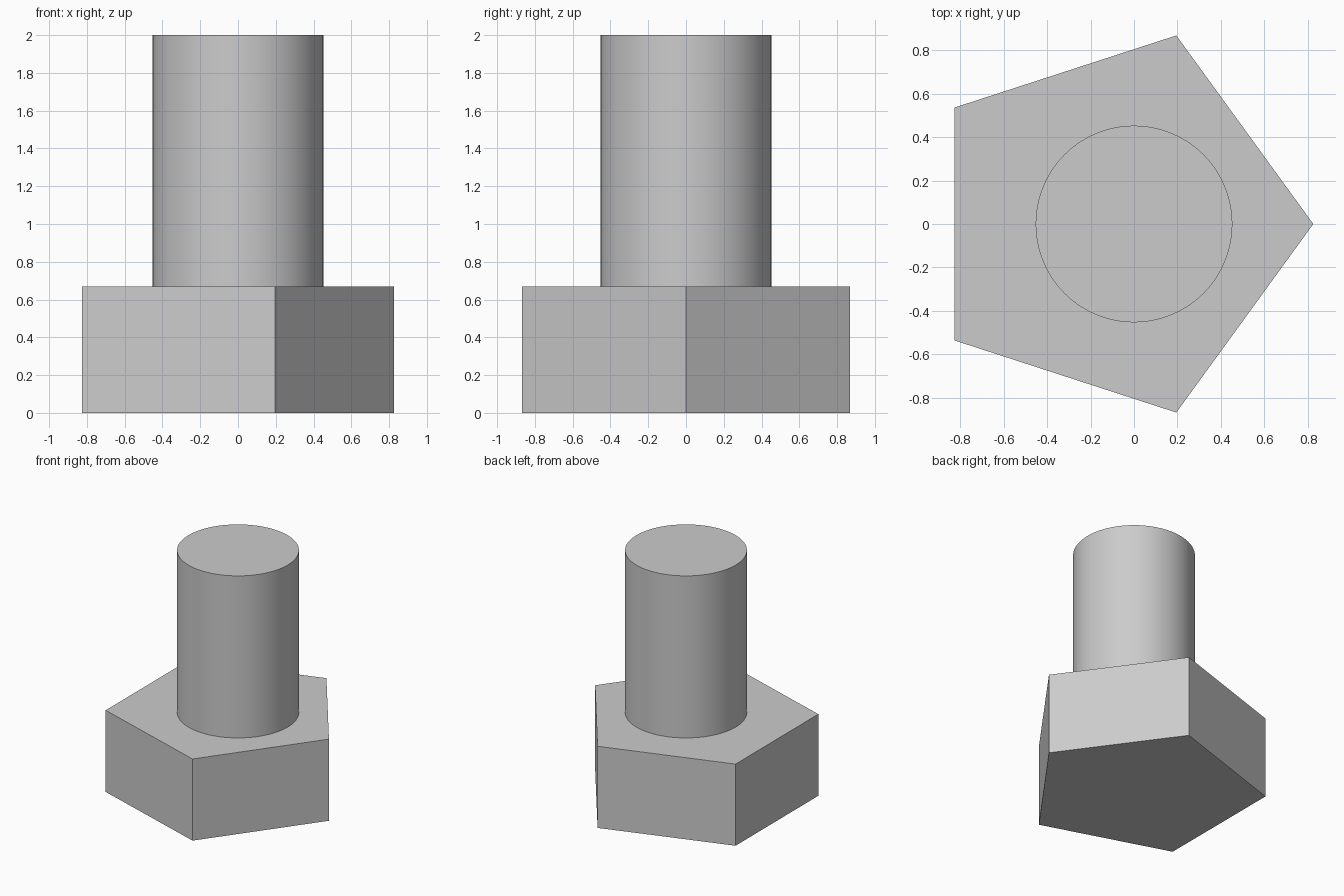
import bpy
import math

cube = bpy.data.objects.get("Cube")
if cube:
    bpy.data.objects.remove(cube, do_unlink=True)

GREY = (0.6, 0.6, 0.6, 1.0)
metal = bpy.data.materials.new("plain grey")
metal.use_nodes = True
metal.diffuse_color = GREY
metal.node_tree.nodes["Principled BSDF"].inputs["Base Color"].default_value = GREY


def prism(name, sides, radius, bottom, top, x=0.0, turn=0.0):
    """Upright prism between two heights."""
    bpy.ops.mesh.primitive_cylinder_add(
        vertices=sides, radius=radius, depth=top - bottom,
        location=(x, 0, (bottom + top) / 2), rotation=(0, 0, turn))
    obj = bpy.context.object
    obj.name = name
    obj.data.materials.append(metal)
    return obj


HEAD_TOP = 0.67
HEAD_RADIUS = 0.913

# Five-sided head with one corner towards +x
# (the primitive's first corner lies on +y)
head_x = -HEAD_RADIUS * (1 - math.cos(math.pi / 5)) / 2
prism("pentagon_head", 5, HEAD_RADIUS, 0, HEAD_TOP, head_x, -math.pi / 2)

# Round shank standing on the head
prism("round_shank", 96, 0.453, HEAD_TOP, 2.0)
bpy.ops.object.shade_smooth_by_angle(angle=math.radians(30))
